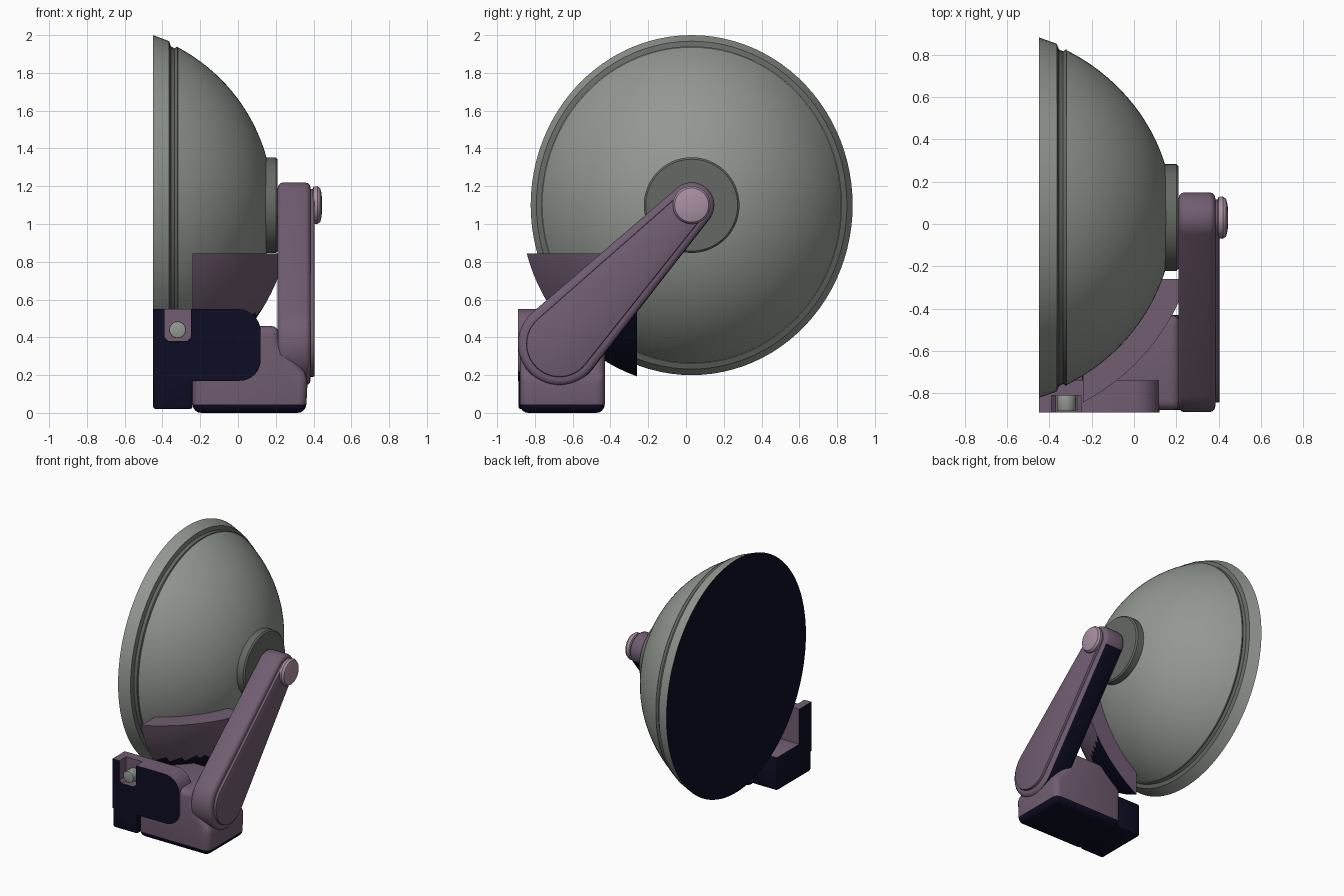
import bpy, bmesh
from math import sin, cos, pi, acos, atan2, hypot, radians
from mathutils import Vector, Matrix

if "Cube" in bpy.data.objects:
    bpy.data.objects.remove(bpy.data.objects["Cube"])


def material(name, rgb):
    m = bpy.data.materials.new(name)
    m.use_nodes = True
    m.diffuse_color = (*rgb, 1)
    m.node_tree.nodes["Principled BSDF"].inputs["Base Color"].default_value = (*rgb, 1)
    return m


GREY = material("shell grey", (0.29, 0.315, 0.285))
DARK_GREY = material("dark grey", (0.13, 0.14, 0.13))
PURPLE = material("dusty purple", (0.165, 0.11, 0.165))
PINK = material("pale mauve", (0.40, 0.28, 0.36))
NAVY = material("dark navy", (0.004, 0.004, 0.018))


def finish(name, bm, mats, rule=None):
    """Turn a bmesh into a shaded object; rule(face) picks the second material."""
    bmesh.ops.remove_doubles(bm, verts=bm.verts, dist=0.0005)
    bmesh.ops.recalc_face_normals(bm, faces=bm.faces)
    bm.normal_update()
    if rule:
        for f in bm.faces:
            f.material_index = int(rule(f))
    mesh = bpy.data.meshes.new(name)
    bm.to_mesh(mesh)
    bm.free()
    ob = bpy.data.objects.new(name, mesh)
    bpy.context.collection.objects.link(ob)
    for m in mats:
        mesh.materials.append(m)
    bpy.ops.object.select_all(action="DESELECT")
    ob.select_set(True)
    bpy.context.view_layer.objects.active = ob
    bpy.ops.object.shade_smooth_by_angle(angle=radians(35))
    return ob


def lathe(profile, y_scale=1.0, centre=(0, 0.03, 1.1), segments=96):
    """Revolve (x, radius) points around the x axis."""
    bm = bmesh.new()
    vs = [bm.verts.new((x, 0, r)) for x, r in profile]
    es = [bm.edges.new(p) for p in zip(vs, vs[1:])]
    bmesh.ops.spin(bm, geom=vs + es, cent=(0, 0, 0), axis=(1, 0, 0),
                   angle=2 * pi, steps=segments, use_merge=True)
    bmesh.ops.remove_doubles(bm, verts=bm.verts, dist=0.0005)
    bmesh.ops.transform(bm, matrix=Matrix.Translation(centre) @ Matrix.Diagonal((1, y_scale, 1, 1)),
                        verts=bm.verts)
    return bm


def prism(outline, axis, start, end, bevel=0.0, segments=3):
    """Extrude a flat outline along x (outline is y, z) or y (outline is x, z)."""
    bm = bmesh.new()
    place = (lambda a, b: (start, a, b)) if axis == "x" else (lambda a, b: (a, start, b))
    face = bm.faces.new([bm.verts.new(place(a, b)) for a, b in outline])
    new = bmesh.ops.extrude_face_region(bm, geom=[face])["geom"]
    step = Vector((end - start, 0, 0)) if axis == "x" else Vector((0, end - start, 0))
    bmesh.ops.translate(bm, vec=step, verts=[v for v in new if isinstance(v, bmesh.types.BMVert)])
    bmesh.ops.recalc_face_normals(bm, faces=bm.faces)
    if bevel:
        sharp = [e for e in bm.edges if e.calc_face_angle(0) > 0.6]
        bmesh.ops.bevel(bm, geom=sharp, offset=bevel, segments=segments,
                        profile=0.5, affect="EDGES", clamp_overlap=True)
    return bm


def arc(cx, cy, r, a0, a1, n):
    return [(cx + r * cos(a0 + (a1 - a0) * i / n), cy + r * sin(a0 + (a1 - a0) * i / n))
            for i in range(n + 1)]


def tapered_bar(c1, r1, c2, r2):
    """Outline wrapped around two circles."""
    dx, dy = c2[0] - c1[0], c2[1] - c1[1]
    d, a = atan2(dy, dx), acos((r1 - r2) / hypot(dx, dy))
    return arc(*c1, r1, d + a, d + 2 * pi - a, 24) + arc(*c2, r2, d - a, d + a, 24)


# Domed shell with a groove near the rim and a dark flat mouth
SQUASH = 0.947
CENTRE_X = -0.76
shell = [(-0.45, 0), (-0.45, 0.9), (-0.365, 0.868), (-0.355, 0.84), (-0.335, 0.83), (-0.32, 0.841)]
shell += arc(CENTRE_X, 0, 0.945, 1.085, 0, 22)
dome = lathe(shell, SQUASH)
ob = finish("dome_shell", dome, [GREY, DARK_GREY, NAVY])
for p in ob.data.polygons:
    if p.normal.x < -0.9:
        p.material_index = 2
    elif -0.365 < p.center.x < -0.322:
        p.material_index = 1

# Hub plate and pivot knob
finish("hub_plate", lathe([(0.1, 0), (0.1, 0.253), (0.2, 0.253), (0.21, 0.243), (0.21, 0)]), [DARK_GREY])
finish("pivot_knob", lathe([(0.36, 0), (0.36, 0.08), (0.395, 0.085), (0.4, 0.098), (0.42, 0.1),
                            (0.435, 0.09), (0.443, 0.06), (0.445, 0)], segments=48), [PINK])

# Cradle: a wedge of a thicker shell hugging the dome
outer = arc(CENTRE_X, 0, 1.089, 0, 1.073, 24) + [(-0.24, 0)]
cradle = lathe(outer, SQUASH)
for co, no in (((0, -0.26, 0), (0, 1, 0)), ((0, 0, 0.845), (0, 0, 1))):
    bmesh.ops.bisect_plane(cradle, geom=cradle.verts[:] + cradle.edges[:] + cradle.faces[:],
                           plane_co=co, plane_no=no, clear_outer=True)
    bmesh.ops.holes_fill(cradle, edges=[e for e in cradle.edges if e.is_boundary], sides=0)
finish("cradle", cradle, [PURPLE, NAVY],
       lambda f: f.calc_center_median().z < 0.53 and f.normal.y < 0.9)

# Arm with raised cover plate
low, high = (-0.67, 0.365), (0.03, 1.1)
finish("arm", prism(tapered_bar(low, 0.22, high, 0.12), "x", 0.21, 0.385, 0.03), [PURPLE, NAVY],
       lambda f: f.normal.z < -0.5 and f.normal.y > 0.3 and abs(f.normal.x) < 0.5)
finish("arm_cover", prism(tapered_bar(low, 0.175, high, 0.085), "x", 0.37, 0.405, 0.008, 2), [PURPLE])

# Foot block with dark underside
foot = [(-0.24, 0), (0.36, 0), (0.37, 0.2), (0.22, 0.37), (0.22, 0.46), (-0.24, 0.46)]
finish("foot_block", prism(foot, "y", -0.88, -0.43, 0.06, 4), [PURPLE, NAVY],
       lambda f: f.calc_center_median().z < 0.055)


# Bracket: rounded upright with an open notch, on a small side block
def bracket_dark(f):
    c, n = f.calc_center_median(), f.normal
    return (n.z < -0.5 or (n.y < -0.5 and c.y < -0.87) or (n.x < -0.5 and c.x < -0.44)
            or (n.y > 0.5 and c.z < 0.2))


rounded_end = arc(0.01, 0.28, 0.11, -pi / 2, 0, 8) + arc(0.0, 0.43, 0.12, 0, pi / 2, 8)
bottom_left, top_left = [(-0.45, 0.17)], [(-0.45, 0.55)]
notch = [(-0.25, 0.55), (-0.25, 0.40), (-0.27, 0.38), (-0.37, 0.38), (-0.39, 0.40), (-0.39, 0.55)]
finish("bracket_front", prism(bottom_left + rounded_end + notch + top_left, "y", -0.89, -0.81),
       [PURPLE, NAVY], bracket_dark)
finish("bracket_back", prism(bottom_left + rounded_end + top_left, "y", -0.81, -0.74),
       [PURPLE, NAVY], lambda f: bracket_dark(f) and f.normal.y < 0.5)
side = [(-0.45, 0.02), (-0.24, 0.02), (-0.24, 0.28), (-0.45, 0.28)]
finish("bracket_side_block", prism(side, "y", -0.888, -0.47, 0.015, 2),
       [PURPLE, NAVY], lambda f: f.normal.z < 0.5)

# Pin sitting in the notch
finish("notch_pin", prism(arc(-0.32, 0.44, 0.045, 0, 2 * pi * 15 / 16, 15), "y", -0.885, -0.80, 0.006, 2), [GREY])
